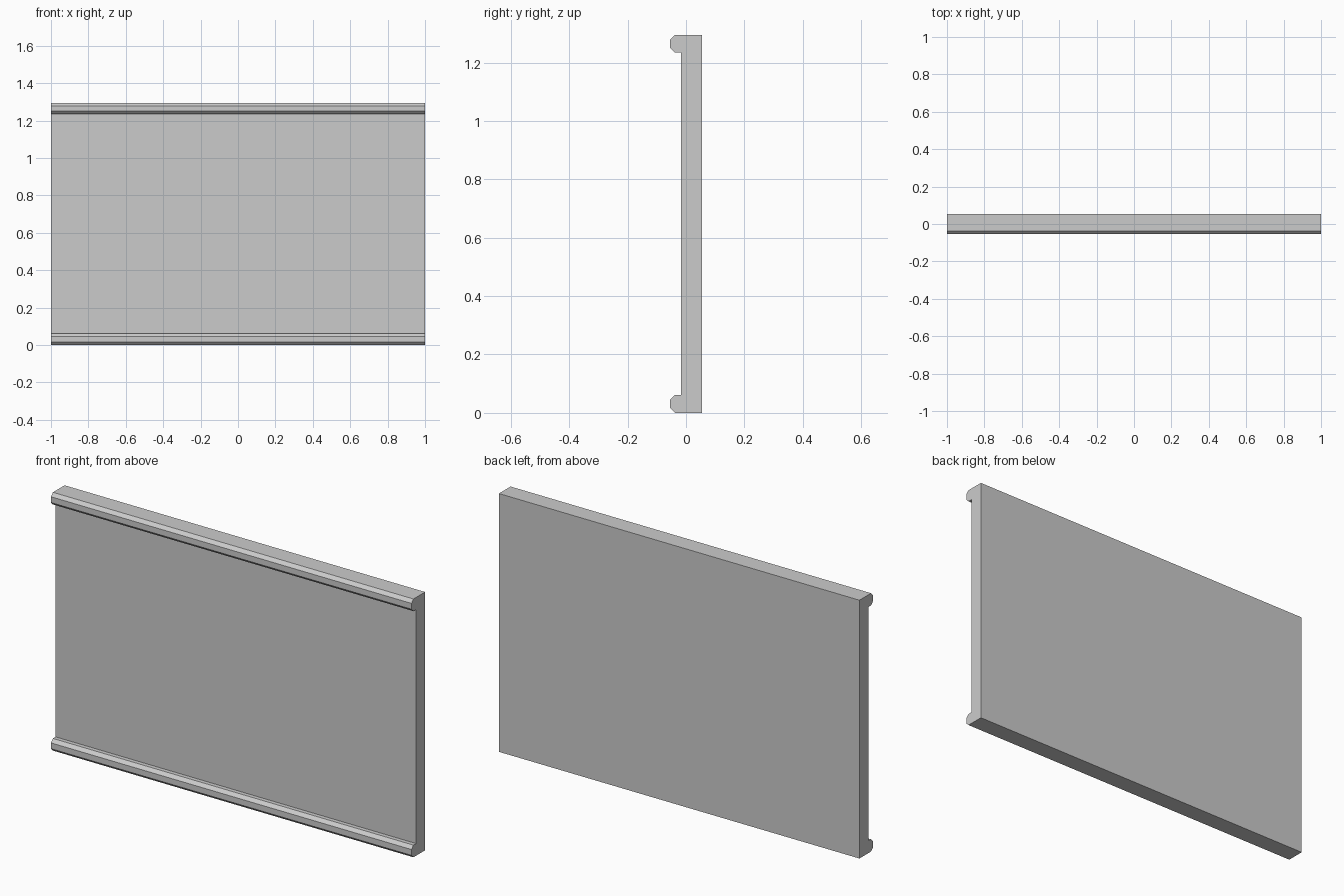
import bpy, bmesh

if "Cube" in bpy.data.objects:
    bpy.data.objects.remove(bpy.data.objects["Cube"])

LENGTH, HEIGHT = 2.0, 1.295
FRONT, PANEL_FRONT, BACK = -0.054, -0.017, 0.054
RAIL, CHAMFER = 0.061, 0.016


def extrude_profile(name, profile):
    """Extrude a closed (y, z) profile along x, centred on x = 0."""
    bm = bmesh.new()
    face = bm.faces.new([bm.verts.new((-LENGTH / 2, y, z)) for y, z in profile])
    ext = bmesh.ops.extrude_face_region(bm, geom=[face], use_keep_orig=True)
    verts = [g for g in ext["geom"] if isinstance(g, bmesh.types.BMVert)]
    bmesh.ops.translate(bm, verts=verts, vec=(LENGTH, 0, 0))
    bmesh.ops.recalc_face_normals(bm, faces=bm.faces)
    mesh = bpy.data.meshes.new(name)
    bm.to_mesh(mesh)
    bm.free()
    obj = bpy.data.objects.new(name, mesh)
    bpy.context.collection.objects.link(obj)
    return obj


# Flat panel
extrude_profile("panel", [(PANEL_FRONT, 0), (BACK, 0), (BACK, HEIGHT), (PANEL_FRONT, HEIGHT)])

# Chamfered rails along the bottom and top of the front
for name, z in (("lower_rail", 0), ("upper_rail", HEIGHT - RAIL)):
    extrude_profile(name, [
        (PANEL_FRONT, z), (PANEL_FRONT, z + RAIL),
        (FRONT + CHAMFER, z + RAIL), (FRONT, z + RAIL - CHAMFER),
        (FRONT, z + CHAMFER), (FRONT + CHAMFER, z)])
